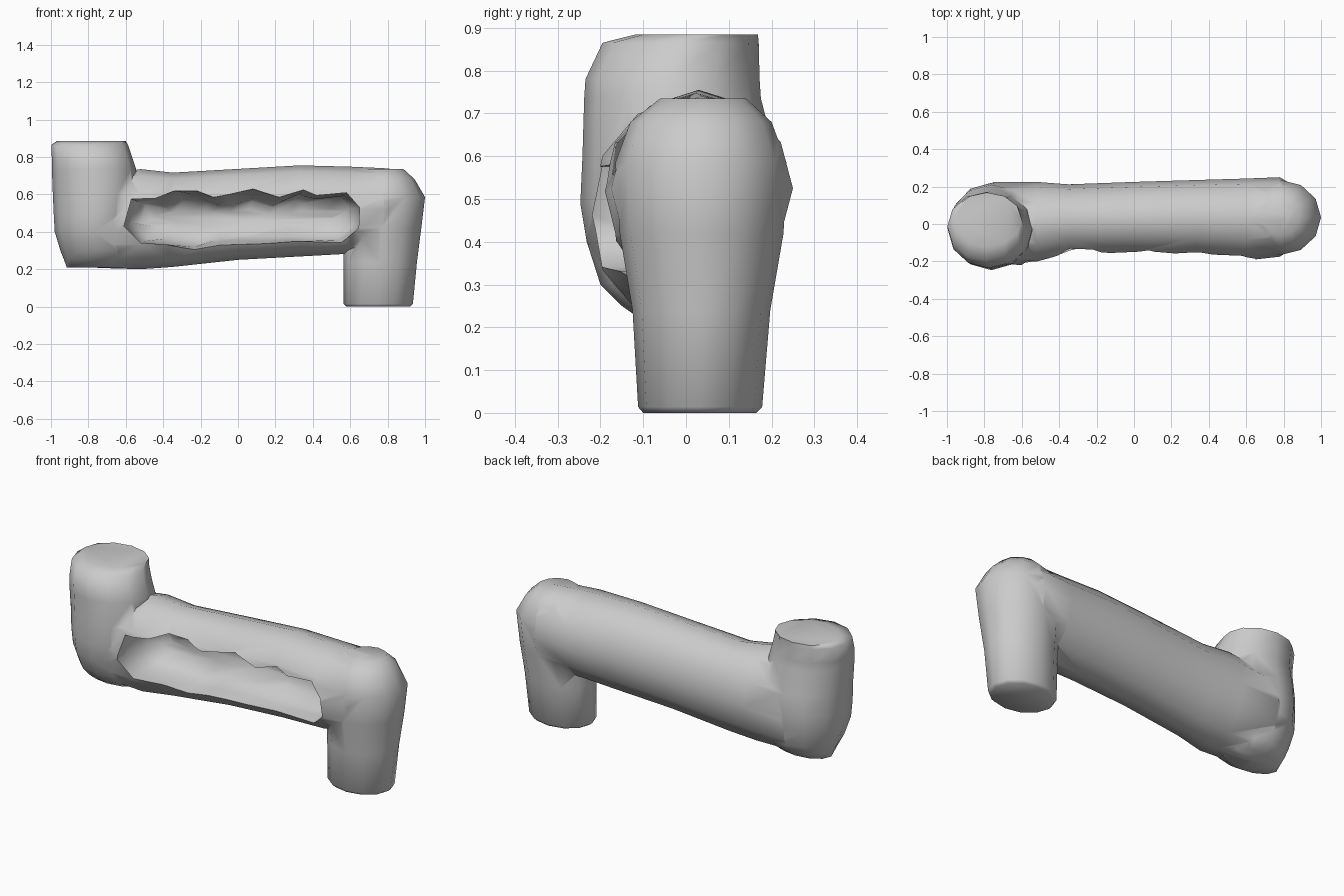
import bpy, bmesh, math, random
from mathutils import Vector

if "Cube" in bpy.data.objects:
    bpy.data.objects.remove(bpy.data.objects["Cube"])

random.seed(4)


def new_object(name, bm):
    bmesh.ops.recalc_face_normals(bm, faces=bm.faces)
    mesh = bpy.data.meshes.new(name)
    bm.to_mesh(mesh)
    bm.free()
    ob = bpy.data.objects.new(name, mesh)
    bpy.context.collection.objects.link(ob)
    return ob


def loft(name, rings):
    bm = bmesh.new()
    loops = [[bm.verts.new(p) for p in ring] for ring in rings]
    n = len(loops[0])
    for a, b in zip(loops, loops[1:]):
        for i in range(n):
            j = (i + 1) % n
            bm.faces.new((a[i], a[j], b[j], b[i]))
    bm.faces.new(loops[0])
    bm.faces.new(loops[-1])
    return new_object(name, bm)


def ellipse(centre, u, v, n=12):
    c, u, v = Vector(centre), Vector(u), Vector(v)
    ts = [math.tau * i / n for i in range(n)]
    return [c + u * math.cos(t) + v * math.sin(t) for t in ts]


def combine(target, other, operation):
    mod = target.modifiers.new(operation, 'BOOLEAN')
    mod.operation = operation
    mod.solver = 'EXACT'
    mod.object = other
    bpy.context.view_layer.objects.active = target
    bpy.ops.object.modifier_apply(modifier=mod.name)
    bpy.data.objects.remove(other, do_unlink=True)


# horizontal pipe: x, bottom z, top z, front y, back y
span = [(-0.89, .25, .62, -.13, .12), (-.75, .207, .70, -.21, .225),
        (-.52, .20, .735, -.225, .225), (-.35, .212, .716, -.18, .212),
        (0, .25, .736, -.175, .225), (.33, .268, .755, -.175, .235),
        (.6, .283, .748, -.195, .243), (.78, .31, .74, -.175, .25),
        (.88, .40, .73, -.11, .19)]
pipe = loft("bent_pipe", [
    ellipse((x, (f + k) / 2, (b + t) / 2), (0, (k - f) / 2, 0), (0, 0, (t - b) / 2))
    for x, b, t, f, k in span])


def column(name, rows):
    # z, left x, right x, front y, back y
    return loft(name, [ellipse(((l + r) / 2, (f + k) / 2, z), ((r - l) / 2, 0, 0),
                               (0, (k - f) / 2, 0)) for z, l, r, f, k in rows])


# upright end on the left, downturned end on the right
combine(pipe, column("upper_end", [
    (.208, -.915, -.60, -.09, .10), (.25, -.93, -.57, -.15, .155),
    (.30, -.95, -.55, -.20, .185), (.40, -.98, -.55, -.232, .21),
    (.49, -.985, -.54, -.247, .22), (.60, -.99, -.53, -.242, .21),
    (.735, -.995, -.545, -.238, .175), (.78, -.995, -.56, -.235, .172),
    (.865, -.998, -.588, -.195, .17), (.884, -.97, -.60, -.12, .168)]), 'UNION')
combine(pipe, column("lower_end", [
    (0, .58, .92, -.10, .165), (.014, .565, .935, -.112, .178),
    (.24, .565, .957, -.125, .197), (.42, .565, .98, -.155, .228),
    (.585, .57, 1.0, -.165, .235), (.68, .62, .945, -.13, .20),
    (.735, .68, .885, -.06, .14)]), 'UNION')

# jagged broken opening along the front, hollowed deep into the pipe
outline = [(-.61, .43), (-.52, .34), (-.38, .33), (-.23, .30), (-.1, .325),
           (.1, .33), (.3, .345), (.55, .335), (.645, .42), (.65, .53),
           (.58, .61), (.42, .595), (.35, .625), (.22, .585), (.08, .63),
           (-.05, .60), (-.13, .585), (-.22, .62), (-.34, .62), (-.44, .58),
           (-.57, .575)]
rings = []
for y, sx, sz, wobble in [(-.4, 1, 1, 0), (-.13, 1, .99, 0), (-.05, .98, .9, .01),
                          (.01, .93, .75, .015), (.05, .86, .5, .02), (.07, .78, .2, .015)]:
    r = lambda: random.uniform(-wobble, wobble)
    rings.append([(.02 + (x - .02) * sx + r(), y + r(), .475 + (z - .475) * sz + r())
                  for x, z in outline])
combine(pipe, loft("opening_cutter", rings), 'DIFFERENCE')

# soft shading with a crisp broken rim
bpy.ops.object.select_all(action='DESELECT')
pipe.select_set(True)
bpy.context.view_layer.objects.active = pipe
bpy.ops.object.shade_smooth_by_angle(angle=math.radians(65))
